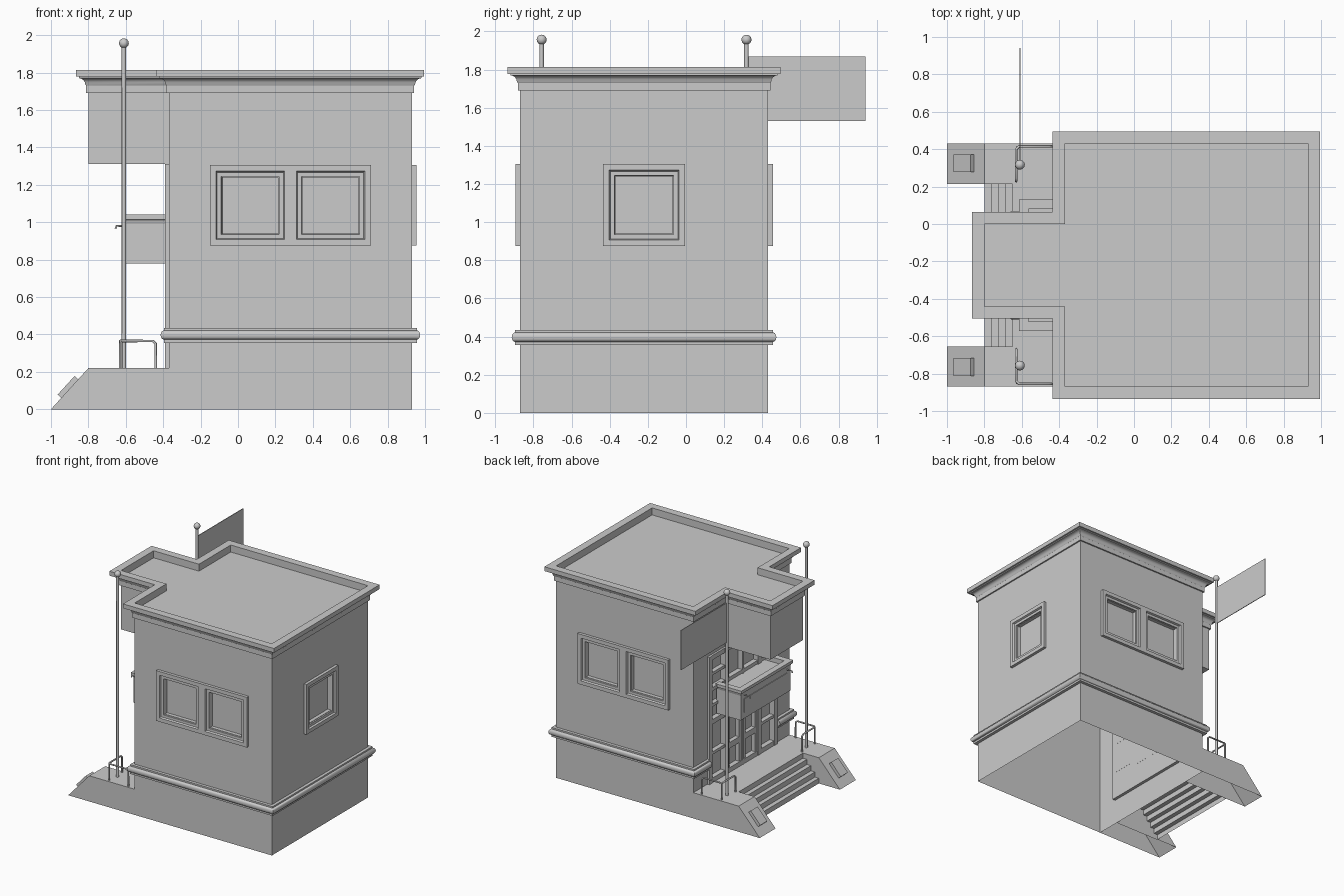
import bpy, bmesh, math
from mathutils import Matrix, Vector

if "Cube" in bpy.data.objects:
    bpy.data.objects.remove(bpy.data.objects["Cube"])

YC = -0.22                      # symmetry plane of the building in y
X0, X1, Y0, Y1 = -0.37, 0.93, -0.87, 0.43
ROOF = 1.755


def finish(name, bm, angle=None):
    bmesh.ops.recalc_face_normals(bm, faces=bm.faces)
    me = bpy.data.meshes.new(name)
    bm.to_mesh(me)
    bm.free()
    ob = bpy.data.objects.new(name, me)
    bpy.context.collection.objects.link(ob)
    if angle:
        bpy.ops.object.select_all(action='DESELECT')
        ob.select_set(True)
        bpy.context.view_layer.objects.active = ob
        bpy.ops.object.shade_smooth_by_angle(angle=math.radians(angle))
    return ob


def add_box(bm, lo, hi):
    lo, hi = Vector(lo), Vector(hi)
    m = Matrix.Translation((lo + hi) / 2) @ Matrix.Diagonal((*[abs(v) for v in hi - lo], 1))
    bmesh.ops.create_cube(bm, size=1, matrix=m)


def boxes(name, spans):
    bm = bmesh.new()
    for lo, hi in spans:
        add_box(bm, lo, hi)
    return finish(name, bm)


def prism(name, pts, y0, y1, open_bottom=True):
    """Extrude an x/z profile along y."""
    bm = bmesh.new()
    f = bm.faces.new([bm.verts.new((x, y0, z)) for x, z in pts])
    g = bmesh.ops.extrude_face_region(bm, geom=[f])
    bmesh.ops.translate(bm, verts=[v for v in g['geom'] if isinstance(v, bmesh.types.BMVert)],
                        vec=(0, y1 - y0, 0))
    if open_bottom:
        remove_bottom(bm)
    return finish(name, bm)


def remove_bottom(bm):
    low = [f for f in bm.faces if all(v.co.z < 1e-4 for v in f.verts)]
    bmesh.ops.delete(bm, geom=low, context='FACES')


def sweep(name, path, profile, closed=True, matrix=Matrix(), angle=None):
    """Sweep (outward offset, height) profile along a counter-clockwise path with mitres."""
    bm = bmesh.new()
    n = len(path)
    P = [Vector(p) for p in path]
    normal = lambda a, b: Vector(((b - a).y, -(b - a).x)).normalized()
    rings = []
    for i in range(n):
        na = normal(P[i - 1], P[i]) if closed or i > 0 else normal(P[0], P[1])
        nb = normal(P[i], P[(i + 1) % n]) if closed or i < n - 1 else na
        m = (na + nb) / (1 + na.dot(nb))
        rings.append([bm.verts.new(matrix @ Vector((*(P[i] + m * o), h))) for o, h in profile])
    for i in range(n if closed else n - 1):
        a, b = rings[i], rings[(i + 1) % n]
        for j in range(len(profile) - 1):
            bm.faces.new((a[j], b[j], b[j + 1], a[j + 1]))
    if not closed:
        bm.faces.new(rings[0])
        bm.faces.new(rings[-1])
    return finish(name, bm, angle)


def rail(name, pts, r):
    cu = bpy.data.curves.new(name, 'CURVE')
    cu.dimensions = '3D'
    cu.bevel_depth, cu.bevel_resolution, cu.use_fill_caps = r, 2, True
    sp = cu.splines.new('POLY')
    sp.points.add(len(pts) - 1)
    for p, co in zip(sp.points, pts):
        p.co = (*co, 1)
    ob = bpy.data.objects.new(name, cu)
    bpy.context.collection.objects.link(ob)
    bpy.ops.object.select_all(action='DESELECT')
    ob.select_set(True)
    bpy.context.view_layer.objects.active = ob
    bpy.ops.object.convert(target='MESH')


def frame_matrix(u, n, origin):
    v = Vector((0, 0, 1))
    return Matrix.Translation(origin) @ Matrix((u, v, n)).transposed().to_4x4()


# windows: centre on the wall, direction along the wall, wall normal
windows = [((0.93, YC, 1.09), (0, 1, 0), (1, 0, 0))]
for x in (0.065, 0.495):
    windows += [((x, Y0, 1.09), (1, 0, 0), (0, -1, 0)), ((x, Y1, 1.09), (-1, 0, 0), (0, 1, 0))]

# main walls, with shallow recesses for the glass and the entrance
bm = bmesh.new()
add_box(bm, (X0, Y0, 0), (X1, Y1, ROOF))
walls = finish("walls", bm)
bm = bmesh.new()
for c, u, n in windows:
    bmesh.ops.create_cube(bm, size=1, matrix=frame_matrix(Vector(u), Vector(n), c)
                          @ Matrix.Diagonal((0.30, 0.30, 0.06, 1)))
add_box(bm, (X0 - 0.1, YC - 0.46, 0.22), (X0 + 0.025, YC + 0.46, 1.31))
cutter = finish("recess_cutter", bm)
cutter.hide_render = True
mod = walls.modifiers.new("recesses", 'BOOLEAN')
mod.operation, mod.solver, mod.object = 'DIFFERENCE', 'EXACT', cutter
bpy.context.view_layer.objects.active = walls
bpy.ops.object.modifier_apply(modifier=mod.name)
bpy.data.objects.remove(cutter)
bm = bmesh.new()
bm.from_mesh(walls.data)
remove_bottom(bm)
bm.to_mesh(walls.data)
bm.free()

# window surrounds
s = 0.215
for c, u, n in windows:
    sweep("window_frame", [(-s, -s), (s, -s), (s, s), (-s, s)],
          [(0, 0), (0, 0.025), (-0.032, 0.025), (-0.038, 0.01), (-0.06, 0.01), (-0.066, -0.03)],
          matrix=frame_matrix(Vector(u), Vector(n), c))

# overhanging upper block above the entrance
boxes("upper_projection", [((-0.80, -0.44, 1.31), (X0, 0.0, ROOF))])

# roof cornice with parapet
outline = [(X0, Y1), (X0, 0), (-0.80, 0), (-0.80, -0.44), (X0, -0.44), (X0, Y0), (X1, Y0), (X1, Y1)]
cove = [(0.05 - 0.033 * math.cos(t), 1.737 + 0.033 * math.sin(t))
        for t in [math.radians(a) for a in (0, 22, 45, 68, 90)]]
sweep("roof_cornice", outline, [(0, 1.69), (0.012, 1.69), (0.012, 1.73)] + cove +
      [(0.05, 1.778), (0.065, 1.778), (0.065, 1.815), (0, 1.815), (0, ROOF)], angle=30)

# rounded belt moulding, stopping at the entrance
bead = [(0.026 + 0.018 * math.sin(t), 0.397 - 0.025 * math.cos(t))
        for t in [math.radians(a) for a in (0, 30, 60, 90, 120, 150, 180)]]
sweep("belt_moulding", [(X0, YC - 0.46), (X0, Y0), (X1, Y0), (X1, Y1), (X0, Y1), (X0, YC + 0.46)],
      [(0, 0.355), (0.026, 0.355)] + bead + [(0.026, 0.435), (0, 0.435)], closed=False, angle=35)

# entrance glazing bars, doors and side lights
bars = []
xf, xb = -0.39, X0 + 0.026
for d, w in ((-0.44, 0.04), (-0.22, 0.045), (0, 0.02), (0.22, 0.045), (0.44, 0.04)):
    bars.append(((xf, YC + d - w / 2, 0.22), (xb, YC + d + w / 2, 1.31)))
for z, h in ((0.24, 0.04), (0.74, 0.04), (1.02, 0.03), (1.29, 0.04)):
    bars.append(((xf + 0.003, YC - 0.45, z - h / 2), (xb, YC + 0.45, z + h / 2)))
for k in (-1, 1):
    for z in (0.47, 0.88, 1.15):
        a, b = sorted((YC + k * 0.22, YC + k * 0.44))
        bars.append(((xf + 0.006, a, z - 0.012), (xb, b, z + 0.012)))
    for e in (0.025, 0.19):
        bars.append(((xf + 0.01, YC + k * e - 0.018, 0.22), (xb, YC + k * e + 0.018, 0.74)))
    a, b = sorted((YC, YC + k * 0.22))
    bars.append(((xf + 0.01, a, 0.42), (xb, b, 0.47)))
boxes("entrance_frame", bars)

# canopy over the doors with raised rim and blank sign panel
boxes("canopy", [((-0.60, YC - 0.335, 0.78), (X0, YC + 0.335, 1.0))])
sweep("canopy_rim", [(X0, YC + 0.335), (-0.60, YC + 0.335), (-0.60, YC - 0.335), (X0, YC - 0.335)],
      [(0, 0.99), (0.006, 1.012), (0.016, 1.015), (0.016, 1.04), (-0.035, 1.04), (-0.035, 0.99)], closed=False)
boxes("sign_panel", [((-0.605, YC - 0.29, 0.83), (-0.59, YC + 0.29, 0.95))])

# steps and landing
pts = [(-0.80, 0)]
for i in range(5):
    x = -0.80 + i * 0.0375
    pts += [(x, 0.044 * (i + 1)), (x + 0.0375 if i < 4 else X0, 0.044 * (i + 1))]
pts.append((X0, 0))
prism("steps", pts, -0.66, 0.215)

for k in (-1, 1):
    # sloped side walls of the stair
    a, b = sorted((YC + k * 0.435, YC + k * 0.65))
    prism("stair_side_wall", [(X0, 0), (-1, 0), (-0.80, 0.22), (X0, 0.22)], a, b)
    bm = bmesh.new()
    bmesh.ops.create_cube(bm, size=1, matrix=Matrix.Translation((-0.908, YC + k * 0.545, 0.118))
                          @ Matrix.Rotation(-math.atan2(0.22, 0.20), 4, 'Y')
                          @ Matrix.Diagonal((0.135, 0.095, 0.03, 1)))
    finish("slope_panel", bm)

    # flagpole with ball
    y = YC + k * 0.537
    rail("flagpole", [(-0.61, y, 0.22), (-0.61, y, 1.95)], 0.012)
    bm = bmesh.new()
    bmesh.ops.create_uvsphere(bm, u_segments=20, v_segments=12, radius=0.026,
                              matrix=Matrix.Translation((-0.61, y, 1.957)))
    finish("flagpole_ball", bm, 40)

    # handrail around the pole
    yo, yi, zt = YC + k * 0.635, YC + k * 0.45, 0.365
    rail("handrail", [(-0.44, yo, 0.22), (-0.44, yo, zt - 0.015), (-0.455, yo, zt),
                      (-0.615, yo, zt), (-0.63, yo - k * 0.015, zt), (-0.63, yi + k * 0.015, zt),
                      (-0.63, yi, zt - 0.015), (-0.63, yi, 0.22)], 0.007)
    rail("handrail_post", [(-0.625, yo - k * 0.005, 0.22), (-0.625, yo - k * 0.005, zt)], 0.007)

    # small lamp arm on the canopy
    yl = YC + k * 0.285
    rail("lamp_arm", [(-0.60, yl, 0.98), (-0.65, yl, 0.98), (-0.655, yl, 0.965)], 0.005)

# flag on one pole
boxes("flag", [((-0.613, 0.325, 1.53), (-0.607, 0.94, 1.87))])
